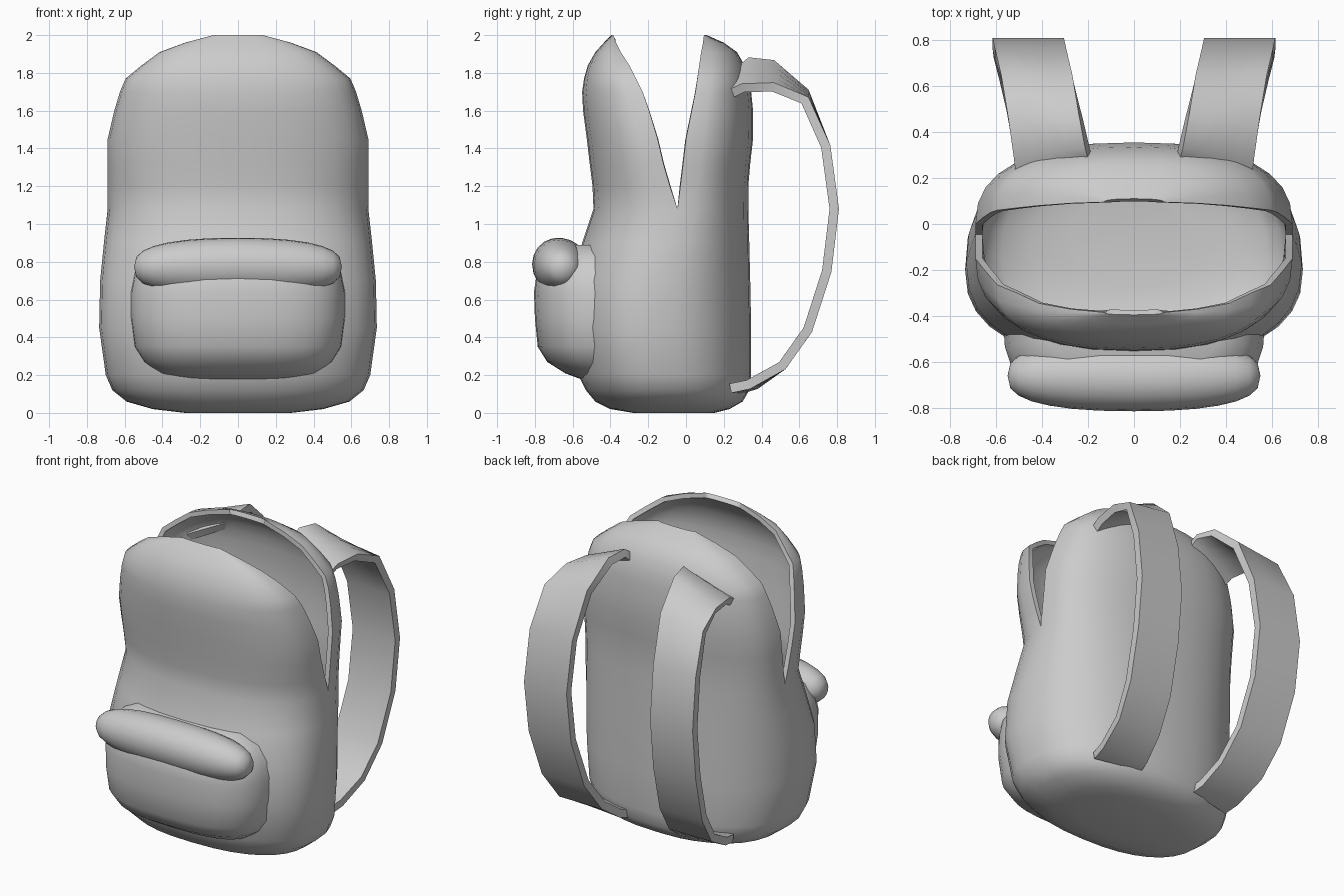
import bpy, bmesh
from math import sin, cos, pi, copysign

if "Cube" in bpy.data.objects:
    bpy.data.objects.remove(bpy.data.objects["Cube"])


def spow(v, e):
    return copysign(abs(v) ** e, v)


def half_loft(bm, rows, expo, seg=16):
    """Stack half-oval arcs; each row is (z, half width, seam y, outermost y)."""
    grid = []
    for z, w, ys, yo in rows:
        ring = []
        for i in range(seg + 1):
            t = pi * i / seg
            c = 0 if abs(cos(t)) < 1e-6 else cos(t)
            s = max(0, sin(t)) if 0 < i < seg else 0
            ring.append(bm.verts.new((w * spow(c, 2 / expo),
                                      ys + (yo - ys) * s ** (2 / expo), z)))
        grid.append(ring)
    for a, b in zip(grid, grid[1:]):
        for i in range(seg):
            bm.faces.new((a[i], a[i + 1], b[i + 1], b[i]))
    return grid


def make(name, bm):
    bmesh.ops.remove_doubles(bm, verts=bm.verts, dist=0.0005)
    bmesh.ops.recalc_face_normals(bm, faces=bm.faces)
    me = bpy.data.meshes.new(name)
    bm.to_mesh(me)
    bm.free()
    ob = bpy.data.objects.new(name, me)
    bpy.context.collection.objects.link(ob)
    return ob


# Bag body: z, half width, front seam y, back seam y, front y, back y
body_rows = [
    (0.00, 0.28, -.12, -.12, -.28, .15), (0.02, 0.45, -.12, -.12, -.40, .23),
    (0.06, 0.59, -.13, -.13, -.48, .30), (0.12, 0.665, -.14, -.14, -.53, .335),
    (0.20, 0.70, -.16, -.16, -.57, .345), (0.45, 0.735, -.20, -.20, -.60, .345),
    (0.70, 0.73, -.17, -.17, -.60, .34), (0.90, 0.71, -.10, -.10, -.55, .335),
    (1.08, 0.69, -.045, -.045, -.49, .33), (1.20, 0.69, -.085, -.03, -.495, .33),
    (1.32, 0.69, -.12, -.015, -.51, .34), (1.45, 0.69, -.15, 0.0, -.525, .355),
    (1.60, 0.655, -.195, .03, -.545, .355), (1.70, 0.625, -.23, .05, -.55, .345),
    (1.77, 0.595, -.265, .06, -.54, .335), (1.84, 0.51, -.30, .07, -.52, .31),
    (1.91, 0.415, -.345, .08, -.48, .27), (1.96, 0.28, -.37, .09, -.435, .20),
    (2.00, 0.13, -.385, .095, -.395, .11),
]
bm = bmesh.new()
front = half_loft(bm, [(z, w, f, yf) for z, w, f, b, yf, yb in body_rows], 2.4)
back = half_loft(bm, [(z, w, b, yb) for z, w, f, b, yf, yb in body_rows], 2.4)
bm.faces.new(front[0] + back[0][-2:0:-1])
body = make("bag_body", bm)
mod = body.modifiers.new("Thickness", 'SOLIDIFY')
mod.thickness = 0.03
mod.offset = -1

# Front pocket
pocket_rows = [
    (0.18, 0.30, -.45, -.56), (0.21, 0.42, -.43, -.64), (0.27, 0.50, -.42, -.735),
    (0.35, 0.55, -.42, -.785), (0.50, 0.57, -.42, -.80), (0.64, 0.57, -.42, -.805),
    (0.74, 0.55, -.42, -.79), (0.83, 0.49, -.43, -.73), (0.89, 0.38, -.45, -.62),
]
bm = bmesh.new()
pocket_grid = half_loft(bm, pocket_rows, 2.7)
bm.faces.new(pocket_grid[0])
bm.faces.new(pocket_grid[-1])
make("front_pocket", bm)

# Puffy pocket flap
bm = bmesh.new()
bmesh.ops.create_uvsphere(bm, u_segments=20, v_segments=14, radius=1)
for v in bm.verts:
    a, b, c = v.co
    r = max(0, 1 - c * c) ** 0.5
    k = r ** 0.7 / r if r > 1e-4 else 0
    y, z = a * k, b * k
    v.co = (0.55 * spow(c, 0.85), -.66 + .155 * y, .772 + .155 * z - .015 * y * (1 - abs(c)))
make("pocket_flap", bm)

# Shoulder strap: y, z, centre x, sideways tilt, end skew
path = [
    (.255, 1.75, .35, .075, .045), (.32, 1.79, .36, .07, .02), (.46, 1.785, .385, .06, 0),
    (.63, 1.675, .42, .02, 0), (.74, 1.41, .45, 0, 0), (.785, 1.08, .46, 0, 0),
    (.745, .75, .455, 0, 0), (.645, .44, .43, 0, 0), (.51, .25, .40, 0, 0),
    (.35, .15, .37, 0, .02), (.27, .13, .355, 0, .035),
]
bm = bmesh.new()
prev = None
for y, z, x, tilt, skew in path:
    row = [bm.verts.new((x + .155 * s, y - skew * s, z - tilt * s)) for s in (-1, -.5, 0, .5, 1)]
    if prev:
        for i in range(4):
            bm.faces.new((prev[i], prev[i + 1], row[i + 1], row[i]))
    prev = row
strap = make("shoulder_straps", bm)
mod = strap.modifiers.new("Thickness", 'SOLIDIFY')
mod.thickness = 0.05
mod.offset = 0
mod = strap.modifiers.new("Pair", 'MIRROR')

# Apply modifiers and shade smoothly
bpy.ops.object.select_all(action='SELECT')
bpy.context.view_layer.objects.active = body
bpy.ops.object.convert(target='MESH')
bpy.ops.object.shade_smooth_by_angle(angle=0.9)
